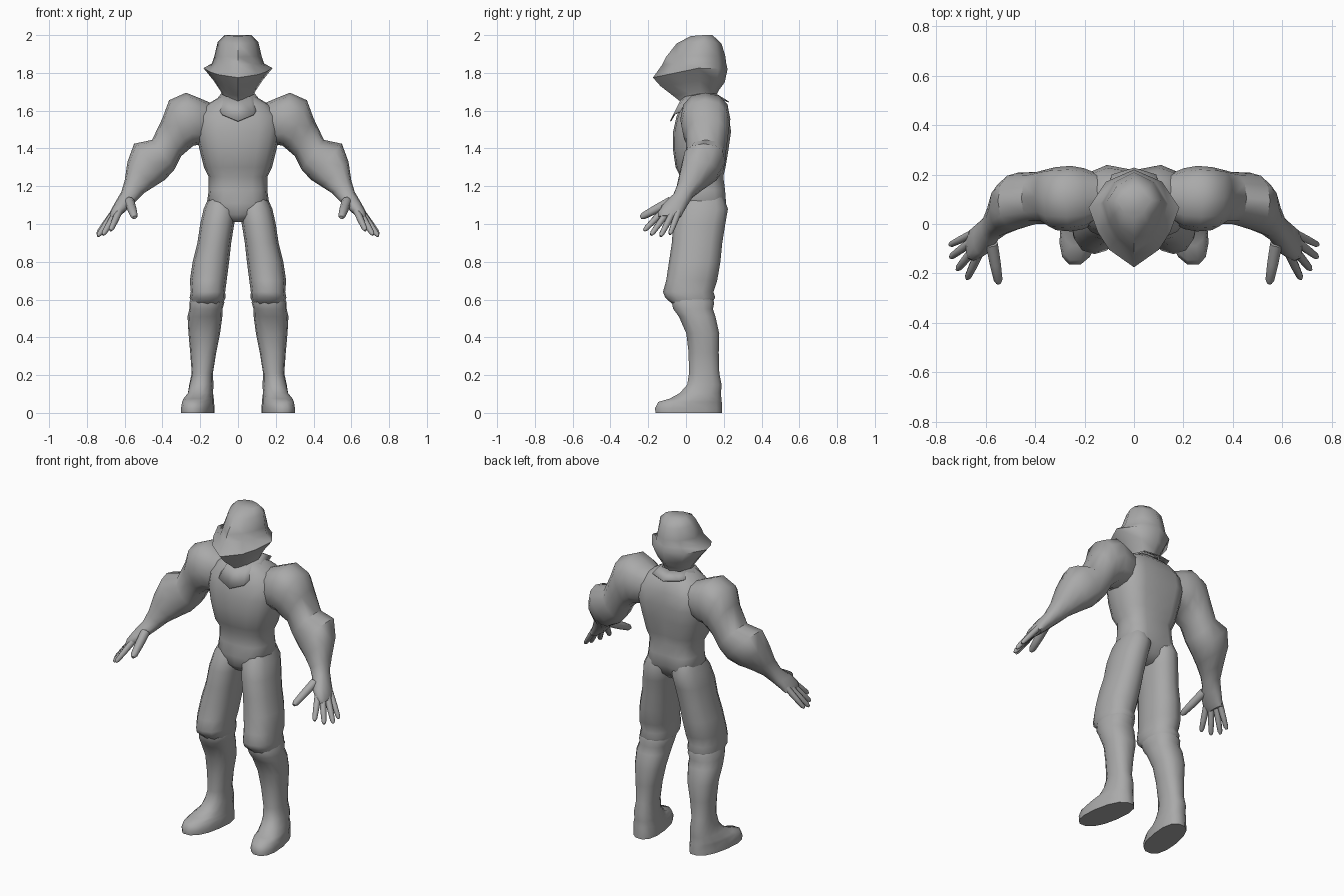
import bpy, bmesh, math
from mathutils import Vector

grey = bpy.data.materials.new("plain grey")
grey.diffuse_color = (0.4, 0.4, 0.4, 1)


def finish(name, bm, mirror=False, angle=50):
    bmesh.ops.recalc_face_normals(bm, faces=bm.faces)
    me = bpy.data.meshes.new(name)
    bm.to_mesh(me)
    bm.free()
    ob = bpy.data.objects.new(name, me)
    bpy.context.collection.objects.link(ob)
    me.materials.append(grey)
    if mirror:
        ob.modifiers.new("mirror", 'MIRROR').use_mirror_merge = False
    bpy.ops.object.select_all(action='DESELECT')
    bpy.context.view_layer.objects.active = ob
    ob.select_set(True)
    bpy.ops.object.shade_smooth_by_angle(angle=math.radians(angle))
    return ob


def loft(name, rings, mirror=False, angle=50, caps=True):
    """Skin a list of closed point rings."""
    bm = bmesh.new()
    loops = [[bm.verts.new(p) for p in r] for r in rings]
    n = len(loops[0])
    for a, b in zip(loops, loops[1:]):
        for i in range(n):
            j = (i + 1) % n
            bm.faces.new((a[i], a[j], b[j], b[i]))
    if caps:
        bm.faces.new(loops[0])
        bm.faces.new(loops[-1])
    return finish(name, bm, mirror, angle)


def oval(c, u, v, n=12, power=0.85):
    """Rounded-box ring around c spanned by half axes u and v."""
    c, u, v = Vector(c), Vector(u), Vector(v)
    pts = []
    for i in range(n):
        t = 2 * math.pi * i / n
        s, k = math.sin(t), math.cos(t)
        pts.append(c + u * math.copysign(abs(k) ** power, k)
                   + v * math.copysign(abs(s) ** power, s))
    return pts


def level(z, x0, x1, y0, y1, n=12, shear=0.0, power=0.85):
    """Horizontal ring; shear turns the front outward."""
    h = (y1 - y0) / 2
    return oval(((x0 + x1) / 2, (y0 + y1) / 2, z), ((x1 - x0) / 2, 0, 0),
                (-shear * h, h, 0), n, power)


# torso with a groove along the spine: z, half width, front, back, groove
torso = []
for z, w, y0, y1, g in [
        (1.01, .05, .00, .15, .02), (1.05, .11, -.035, .20, .035),
        (1.11, .165, -.04, .222, .03), (1.18, .155, -.035, .215, .01),
        (1.25, .155, -.03, .205, .01), (1.30, .18, -.055, .218, .015),
        (1.40, .205, -.07, .235, .025), (1.49, .225, -.068, .248, .03),
        (1.57, .22, -.05, .235, .025), (1.63, .17, -.02, .205, .01),
        (1.68, .085, .01, .15, 0)]:
    ring = level(z, -w, w, y0, y1, 16, 0, .75)
    for p in ring:
        if p.y > .1:
            p.y -= g * math.exp(-(p.x / .05) ** 2)
    torso.append(ring)
loft("torso", torso)

# trouser legs: z, inner, outer, front, back
loft("trouser_leg", [level(*r) for r in [
    (1.14, .03, .155, -.01, .20), (1.08, .01, .182, -.045, .222),
    (1.00, .02, .20, -.068, .208), (.90, .036, .215, -.075, .192),
    (.80, .047, .24, -.09, .182), (.70, .06, .255, -.105, .165),
    (.64, .068, .25, -.122, .145), (.61, .066, .256, -.11, .155),
    (.565, .085, .24, -.06, .125)]], True)

# boots: z, inner, outer, front, back, sides, toe-out
loft("boot", [level(z, a, b, c, d, 14, s) for z, a, b, c, d, s in [
    (.63, .09, .235, -.08, .13, 0), (.585, .072, .258, -.078, .152, 0),
    (.55, .082, .258, -.07, .145, 0), (.51, .083, .267, -.04, .158, 0),
    (.42, .095, .262, 0, .178, 0), (.32, .115, .253, .012, .175, 0),
    (.21, .133, .245, .014, .178, 0), (.15, .13, .258, .005, .19, .05),
    (.105, .132, .265, -.035, .188, .1), (.075, .132, .285, -.09, .19, .15),
    (.058, .133, .29, -.15, .193, .15), (.025, .13, .295, -.168, .195, .15),
    (0, .13, .295, -.165, .195, .15)]], True)


# arms down to the palm: top x z, bottom x z, front y, back y
def cross(tx, tz, bx, bz, y0, y1):
    return oval(((tx + bx) / 2, (y0 + y1) / 2, (tz + bz) / 2),
                ((tx - bx) / 2, 0, (tz - bz) / 2), (0, (y1 - y0) / 2, 0))


loft("arm", [cross(*r) for r in [
    (.13, 1.635, .15, 1.44, .02, .20), (.20, 1.665, .20, 1.42, -.02, .225),
    (.275, 1.695, .235, 1.415, -.03, .235), (.365, 1.655, .265, 1.39, -.025, .23),
    (.40, 1.56, .30, 1.36, 0, .222), (.455, 1.445, .335, 1.29, 0, .21),
    (.55, 1.425, .385, 1.235, -.02, .208), (.585, 1.33, .44, 1.20, -.035, .17),
    (.60, 1.23, .495, 1.165, -.05, .095), (.618, 1.17, .53, 1.13, -.07, .04),
    (.65, 1.115, .572, 1.09, -.125, .01), (.675, 1.07, .615, 1.05, -.15, -.015),
    (.68, 1.045, .64, 1.032, -.145, -.025)]], True)

# fingers and thumb: base and tip
for name, base, tip, r in [
        ("index_finger", (.63, -.125, 1.065), (.675, -.222, .965), .017),
        ("middle_finger", (.645, -.10, 1.06), (.715, -.185, .942), .017),
        ("ring_finger", (.655, -.07, 1.06), (.742, -.135, .935), .017),
        ("little_finger", (.655, -.04, 1.065), (.745, -.085, .945), .016),
        ("thumb", (.575, -.08, 1.12), (.547, -.24, 1.035), .024)]:
    a, b = Vector(base), Vector(tip)
    d = b - a
    u = d.cross(Vector((0, 1, 0))).normalized()
    v = d.cross(u).normalized()
    loft(name, [oval(a + d * t, u * r * s, v * r * s, 8, 1) for t, s in
                [(0, 1.1), (.5, 1), (.9, .8), (1, .4)]], True)

# hooded helmet, face and neck share a pointed plan shape
PLAN = [(0, -1), (.55, -.64), (.8, -.28), (1, .22), (.62, .75), (0, 1)]
PLAN += [(-x, y) for x, y in PLAN[-2:0:-1]]


def hood(w, y0, y1, zf, zs, zb):
    ring = []
    for x, y in PLAN:
        k = min(1, max(0, (y - .22) / (.78 if y > .22 else -1.22)))
        z = zs + ((zb if y > .22 else zf) - zs) * k
        ring.append((x * w, (y0 + y1) / 2 + y * (y1 - y0) / 2, z))
    return ring


loft("hooded_head", [hood(*r) for r in [
    (.07, .025, .14, 1.995, 2.0, 2.0), (.107, -.05, .188, 1.955, 1.965, 1.955),
    (.125, -.105, .208, 1.885, 1.89, 1.89), (.138, -.125, .213, 1.845, 1.85, 1.85),
    (.183, -.175, .22, 1.775, 1.825, 1.82), (.13, -.135, .205, 1.73, 1.76, 1.75),
    (.09, -.07, .175, 1.68, 1.70, 1.71), (.075, -.02, .15, 1.64, 1.65, 1.66),
    (.09, -.01, .15, 1.60, 1.60, 1.60)]], angle=60)

# open collar with pointed front and raised back flap
inner = [(0, -.025, 1.665), (.06, -.005, 1.675), (.09, .07, 1.69), (.06, .15, 1.69), (0, .16, 1.69)]
outer = [(0, -.085, 1.545), (.085, -.068, 1.58), (.125, .07, 1.645), (.09, .20, 1.66), (0, .228, 1.648)]


def around(half):
    return half + [(-x, y, z) for x, y, z in half[-2:0:-1]]


collar = loft("collar", [around(inner), around(outer)], caps=False)
thick = collar.modifiers.new("thickness", 'SOLIDIFY')
thick.thickness = .006
